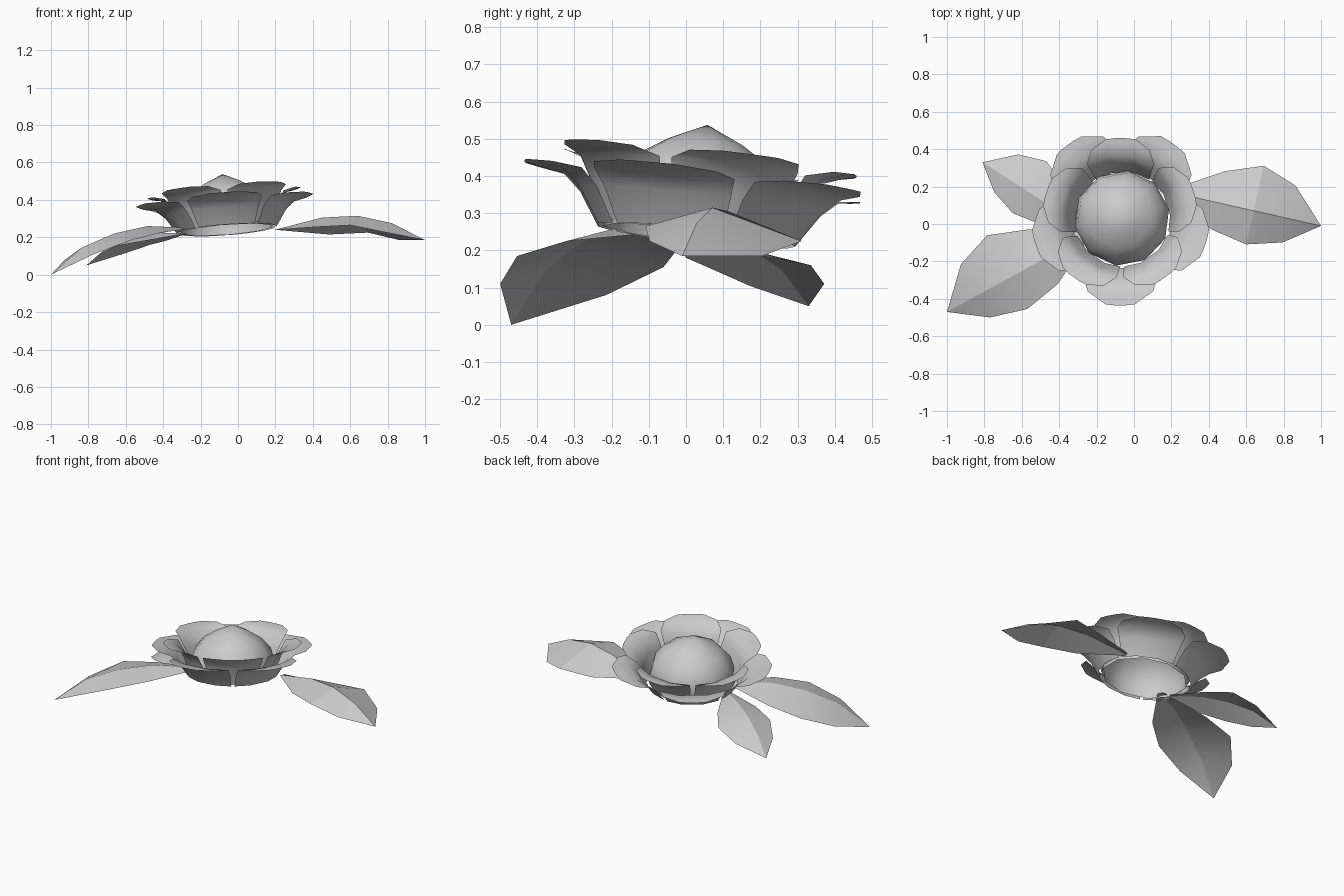
import bpy
import math
from mathutils import Vector, Matrix

cube = bpy.data.objects.get("Cube")
if cube:
    bpy.data.objects.remove(cube)

grey = bpy.data.materials.new("light_grey")
grey.use_nodes = True
colour = (0.6, 0.6, 0.6, 1)
grey.diffuse_color = colour
grey.node_tree.nodes["Principled BSDF"].inputs["Base Color"].default_value = colour

# The bloom leans slightly to the back left about its open rim
lean = Vector((0, 0, 1)).rotation_difference(Vector((-0.075, 0.11, 1)))
BLOOM = Matrix.Translation((-0.06, 0.025, 0.24)) @ lean.to_matrix().to_4x4()


def sheet(name, rows, angle, matrix=Matrix()):
    """Thin surface through rows of points."""
    n = len(rows[0])
    verts = [matrix @ Vector(p) for row in rows for p in row]
    faces = []
    for i in range(len(rows) - 1):
        for j in range(n - 1):
            a = i * n + j
            faces.append((a, a + n, a + n + 1, a + 1))
    mesh = bpy.data.meshes.new(name)
    mesh.from_pydata(verts, [], faces)
    mesh.materials.append(grey)
    obj = bpy.data.objects.new(name, mesh)
    bpy.context.collection.objects.link(obj)
    bpy.ops.object.select_all(action='DESELECT')
    obj.select_set(True)
    bpy.context.view_layer.objects.active = obj
    # Weld the closing seam and the pointed ends
    bpy.ops.object.mode_set(mode='EDIT')
    bpy.ops.mesh.select_all(action='SELECT')
    bpy.ops.mesh.remove_doubles(threshold=0.0005)
    bpy.ops.object.mode_set(mode='OBJECT')
    bpy.ops.object.shade_smooth_by_angle(angle=math.radians(angle))
    return obj


def polar(r, a, z):
    return (r * math.cos(a), r * math.sin(a), z)


# Pointed, hollow centre
SIDES = 10
dome = [(0, 0.30), (0.10, 0.255), (0.18, 0.205), (0.235, 0.14), (0.257, 0.06), (0.25, 0)]
sheet("bud_dome",
      [[polar(r, math.tau * (k + 0.3) / SIDES, z) for k in range(SIDES + 1)]
       for r, z in dome], 60, BLOOM)


# Petals: profile rows are radius, height, half width
def petal(name, profile, degrees):
    rows = []
    for r, z, half in profile:
        rows.append([polar(r, math.radians(degrees) + u * half / r, z)
                     for u in (-1, -0.4, 0.4, 1)])
    sheet(name, rows, 50, BLOOM)


inner = [(0.255, 0.01, 0.15), (0.29, 0.11, 0.17), (0.33, 0.18, 0.19),
         (0.385, 0.2, 0.16), (0.415, 0.205, 0.08)]
outer = [(0.27, 0, 0.16), (0.33, 0.09, 0.19), (0.38, 0.135, 0.21),
         (0.44, 0.145, 0.18), (0.48, 0.15, 0.08)]
for k in range(5):
    petal(f"inner_petal_{k + 1}", inner, 90 + 72 * k)
    petal(f"outer_petal_{k + 1}", outer, 54 + 72 * k)


# Leaves: folded along the midrib, one half wider than the other
def leaf(name, base, tip, heights, wide_side, drop_wide, drop_narrow):
    base, tip = Vector(base), Vector(tip)
    size = (tip - base).length
    along = (tip - base).normalized()
    left = Vector((-along.y, along.x))
    stations = (0, 0.31, 0.55, 0.78, 1)
    wide = (0.02, 0.21, 0.3, 0.22, 0)
    narrow = (0.02, 0.18, 0.225, 0.16, 0)
    rows = []
    for t, z, w, n in zip(stations, heights, wide, narrow):
        mid = base.lerp(tip, t)
        fold = 1 if 0 < t < 1 else 0
        a = mid + left * wide_side * w * size
        b = mid - left * wide_side * n * size
        row = [(*b, z - drop_narrow * fold), (*mid, z), (*a, z - drop_wide * fold)]
        rows.append(row if wide_side > 0 else row[::-1])
    sheet(name, rows, 15)


leaf("left_leaf", (0.2, 0.17), (1, -0.01),
     (0.24, 0.305, 0.315, 0.275, 0.185), 1, 0.09, 0.05)
leaf("right_front_leaf", (-0.25, -0.06), (-1, -0.47),
     (0.25, 0.26, 0.22, 0.145, 0), -1, 0.065, 0.035)
leaf("right_back_leaf", (-0.28, -0.01), (-0.81, 0.33),
     (0.22, 0.225, 0.2, 0.15, 0.05), -1, 0.04, 0.045)
